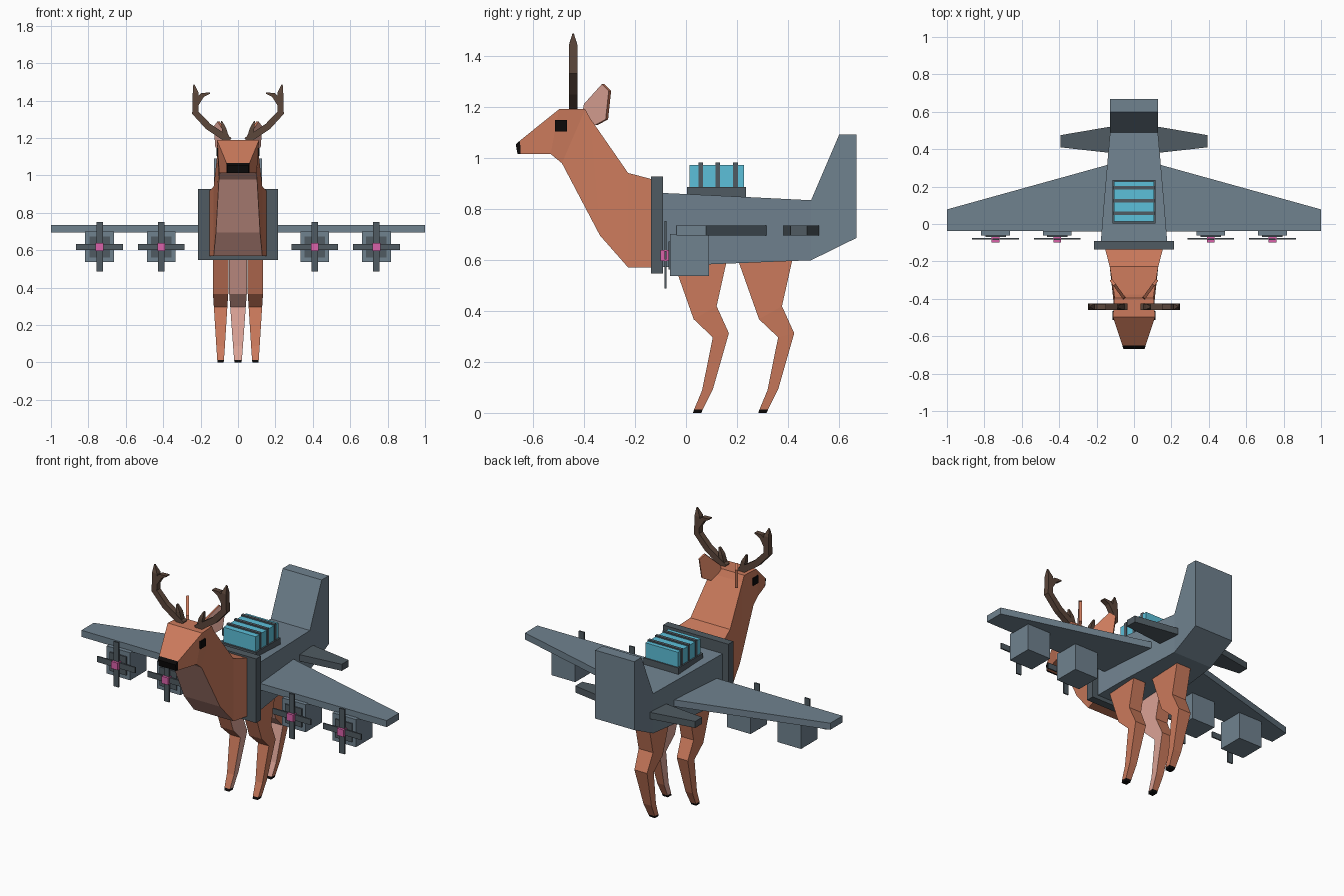
import bpy, bmesh
from mathutils import Vector

if "Cube" in bpy.data.objects:
    bpy.data.objects.remove(bpy.data.objects["Cube"])


def material(name, rgb):
    m = bpy.data.materials.new(name)
    lin = [(c / 255 / 12.92) if c < 11 else ((c / 255 + 0.055) / 1.055) ** 2.4 for c in rgb]
    m.diffuse_color = (*lin, 1)
    m.use_nodes = True
    m.node_tree.nodes["Principled BSDF"].inputs["Base Color"].default_value = m.diffuse_color
    return m


FUR = material("orange_fur", (203, 122, 92))
PALE = material("pale_fur", (220, 163, 150))
BLACK = material("black", (12, 10, 10))
HORN = material("antler_brown", (92, 71, 59))
HULL = material("blue_grey_hull", (112, 130, 143))
DARK = material("dark_grey_metal", (80, 91, 98))
CYAN = material("cyan_cargo", (92, 192, 218))
PINK = material("pink_hub", (218, 98, 170))


def finish(bm, name, mats, rule=None, mirror=False):
    bmesh.ops.recalc_face_normals(bm, faces=bm.faces[:])
    if rule:
        for f in bm.faces:
            f.material_index = rule(f.calc_center_median(), f.normal)
    me = bpy.data.meshes.new(name)
    bm.to_mesh(me)
    bm.free()
    ob = bpy.data.objects.new(name, me)
    bpy.context.collection.objects.link(ob)
    for m in mats:
        me.materials.append(m)
    if mirror:
        mod = ob.modifiers.new("mirror", 'MIRROR')
        mod.use_mirror_merge = False
    return ob


def loft(name, rings, mats, rule=None, mirror=False):
    """Skin a row of equal-sized rings and cap both ends."""
    bm = bmesh.new()
    vs = [[bm.verts.new(p) for p in r] for r in rings]
    n = len(vs[0])
    for a, b in zip(vs, vs[1:]):
        for i in range(n):
            j = (i + 1) % n
            bm.faces.new((a[i], a[j], b[j], b[i]))
    bm.faces.new(vs[0])
    bm.faces.new(vs[-1])
    return finish(bm, name, mats, rule, mirror)


def box(name, x, y, z, mat, mirror=False):
    rings = [[(a, y[0], z[0]), (a, y[1], z[0]), (a, y[1], z[1]), (a, y[0], z[1])] for a in x]
    return loft(name, rings, [mat], None, mirror)


def section(p, q, wp, wq, cx=0):
    """Four-point ring from two side-view points (y, z) and their half widths."""
    return [(cx - wp, *p), (cx + wp, *p), (cx + wq, *q), (cx - wq, *q)]


# Deer neck and head, black nose tip, pale chest
deer = [((-.12, .912), (-.12, .57), .158, .158),
        ((-.227, .94), (-.227, .57), .13, .13),
        ((-.376, 1.155), (-.337, .695), .106, .118),
        ((-.395, 1.19), (-.486, .978), .105, .102),
        ((-.497, 1.19), (-.53, 1.014), .113, .1),
        ((-.65, 1.067), (-.648, 1.014), .062, .062),
        ((-.667, 1.052), (-.66, 1.014), .057, .057)]


def deer_rule(c, n):
    if c.y < -.645:
        return 2
    return 1 if n.y < -.5 and n.z < .1 and c.z < 1.01 else 0


loft("neck_and_head", [section(*s) for s in deer], [FUR, PALE, BLACK], deer_rule)
box("eyes", (.108, .116), (-.513, -.466), (1.103, 1.147), BLACK, True)

# Ears: slanted plates, pale on the outer face
ear = [(-.4, 1.18), (-.395, 1.21), (-.325, 1.288), (-.298, 1.262), (-.31, 1.15), (-.352, 1.127)]
nrm = Vector((.8, -.6, 0))
base = [Vector((.05 + (y + .4) * .72, y, z)) for y, z in ear]
loft("ears", [[p - nrm * .008 for p in base], [p + nrm * .008 for p in base]], [FUR, PALE],
     lambda c, n: 1 if n.dot(nrm) > .9 else 0, True)


# Antlers: tapered square branches in one upright plane
def branch(name, pts):
    rings = []
    for i, (x, z, w, d) in enumerate(pts):
        a, b = pts[max(i - 1, 0)], pts[min(i + 1, len(pts) - 1)]
        t = Vector((b[0] - a[0], 0, b[1] - a[1])).normalized()
        s = Vector((t.z, 0, -t.x)) * w
        c, e = Vector((x, -.442, z)), Vector((0, d, 0))
        rings.append([c - s - e, c + s - e, c + s + e, c - s + e])
    loft(name, rings, [HORN], None, True)


branch("antler_beam", [(.045, 1.185, .018, .017), (.16, 1.262, .018, .017), (.228, 1.335, .018, .017),
                       (.226, 1.44, .016, .017), (.236, 1.485, .003, .003)])
branch("antler_fork", [(.226, 1.385, .018, .016), (.19, 1.43, .013, .015), (.15, 1.44, .003, .015)])
branch("antler_tine", [(.06, 1.19, .015, .016), (.075, 1.25, .012, .015), (.088, 1.29, .003, .006)])

# Three legs: front pair with pale inner sides, single rear leg with pale front
leg = [(-.058, .615, .165, .62, .041), (.03, .367, .12, .418, .041), (.105, .296, .168, .312, .036),
       (.063, .088, .105, .092, .023), (.032, .014, .066, .014, .018), (.027, 0, .06, 0, .016)]


def make_leg(name, cx, dy, k, pale, mirror):
    rings = [section((a + dy, b), (c + dy, d), w * k, w * k, cx) for a, b, c, d, w in leg]
    loft(name, rings, [FUR, PALE, BLACK],
         lambda c, n: 2 if c.z < .014 else (1 if pale(n) else 0), mirror)


make_leg("front_legs", .093, 0, 1, lambda n: n.x < -.7, True)
make_leg("rear_leg", 0, .256, 1.15, lambda n: n.y < -.5, False)

# Aircraft fuselage with tail fin, and the collar joining it to the neck
hull = [((-.1, .862), (-.1, .57), .178), ((.09, .853), (.09, .582), .163), ((.49, .833), (.49, .598), .128),
        ((.6, 1.09), (.6, .652), .128), ((.667, 1.09), (.667, .685), .128)]
loft("fuselage", [section(p, q, w, w) for p, q, w in hull], [HULL])
box("collar", (-.214, .214), (-.137, -.09), (.547, .927), DARK)


# Wings and tailplane: tapered flat slabs
def slab(name, x0, x1, root, tip, z, mat):
    rings = [[(x, a, z[0]), (x, b, z[0]), (x, b, z[1]), (x, a, z[1])]
             for x, (a, b) in ((x0, root), (x1, tip))]
    loft(name, rings, [mat], None, True)


slab("wings", .12, 1, (-.04, .322), (-.037, .078), (.695, .734), HULL)
slab("tailplane", .1, .393, (.377, .525), (.41, .475), (.695, .734), DARK)

# Engines with cross propellers and pink hubs
for x in (.41, .74):
    z = .617
    box("engine", (x - .077, x + .077), (-.062, .09), (.537, .7), HULL, True)
    box("engine_face", (x - .055, x + .055), (-.069, -.061), (z - .055, z + .055), DARK, True)
    box("propeller_upright", (x - .017, x + .017), (-.085, -.077), (z - .13, z + .135), DARK, True)
    box("propeller_level", (x - .125, x + .125), (-.084, -.076), (z - .017, z + .017), DARK, True)
    box("propeller_hub", (x - .021, x + .021), (-.1, -.065), (z - .021, z + .021), PINK, True)

# Strapped cargo on a tray
box("cargo_tray", (-.115, .115), (.003, .235), (.84, .884), DARK)
box("cargo", (-.106, .106), (.014, .228), (.88, .972), CYAN)
for y in (.057, .125, .194):
    box("cargo_strap", (-.109, .109), (y - .009, y + .009), (.88, .98), DARK)
